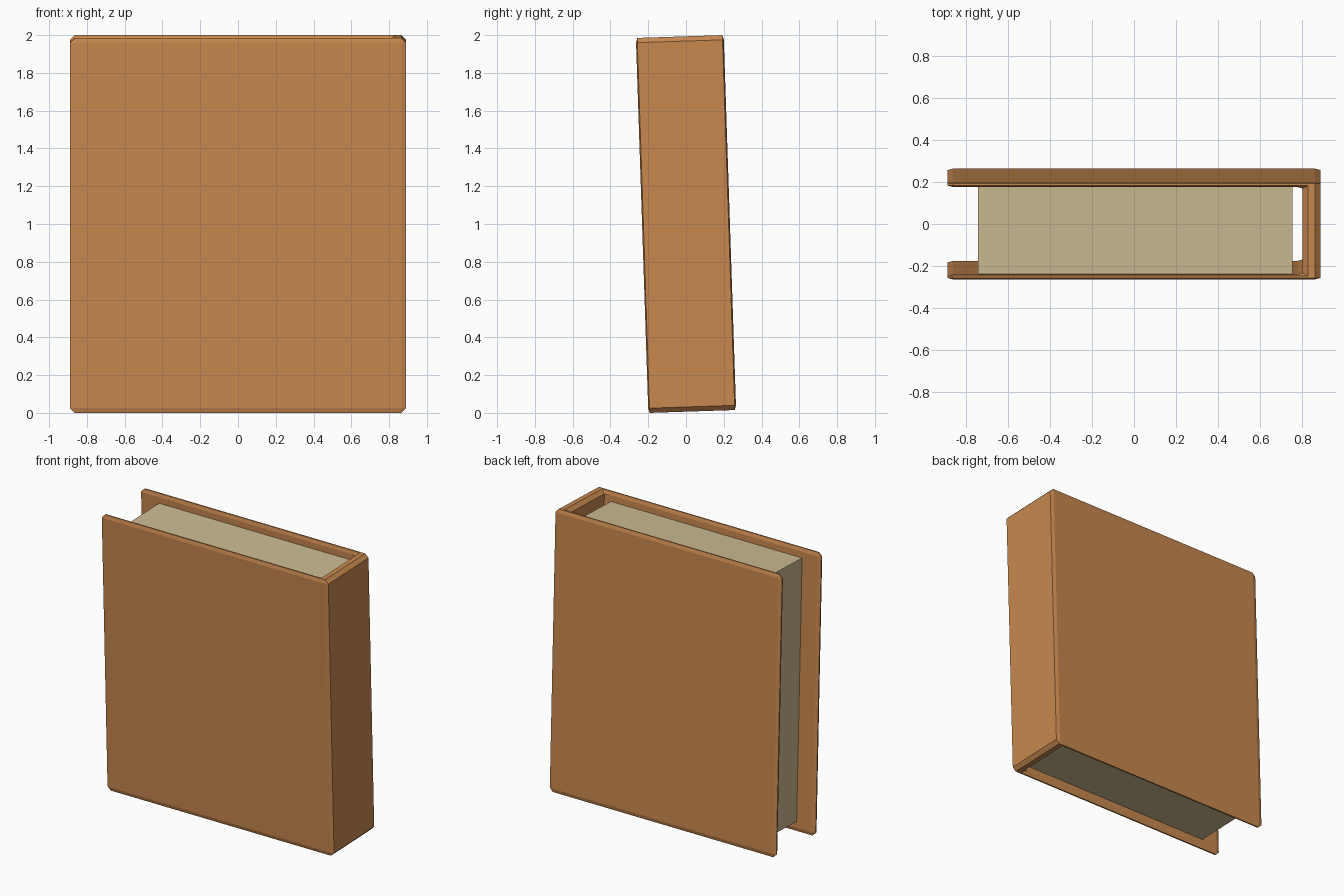
import bpy, bmesh, math

if "Cube" in bpy.data.objects:
    bpy.data.objects.remove(bpy.data.objects["Cube"])

TILT = math.radians(1.9)
HEIGHT, WIDTH, DEPTH = 1.986, 1.78, 0.465
BOARD, FLATTEN = 0.085, 0.28      # board thickness before the cover is flattened in y


def prism(name, profile, height, color):
    """Extrude an xy profile to a centred upright solid, leaning with the book."""
    bm = bmesh.new()
    face = bm.faces.new([bm.verts.new((x, y, -height / 2)) for x, y in profile])
    ext = bmesh.ops.extrude_face_region(bm, geom=[face])
    top = [v for v in ext["geom"] if isinstance(v, bmesh.types.BMVert)]
    bmesh.ops.translate(bm, verts=top, vec=(0, 0, height))
    bmesh.ops.recalc_face_normals(bm, faces=bm.faces)
    mesh = bpy.data.meshes.new(name)
    bm.to_mesh(mesh)
    bm.free()
    obj = bpy.data.objects.new(name, mesh)
    bpy.context.collection.objects.link(obj)
    obj.location = (0, 0, 1)
    obj.rotation_euler = (TILT, 0, 0)
    mat = bpy.data.materials.new(name + "_material")
    mat.diffuse_color = (*color, 1)
    mat.use_nodes = True
    mat.node_tree.nodes["Principled BSDF"].inputs["Base Color"].default_value = mat.diffuse_color
    mesh.materials.append(mat)
    return obj


# Cover: both boards and the spine as one C-shaped solid with chamfered edges
hx, hy, t = WIDTH / 2, DEPTH / 2 / FLATTEN, BOARD
cover = prism("book_cover", [
    (-hx, -hy), (hx, -hy), (hx, hy), (-hx, hy),
    (-hx, hy - t), (hx - t, hy - t), (hx - t, -hy + t), (-hx, -hy + t),
], HEIGHT, (0.58, 0.25, 0.08))
cover.scale.y = FLATTEN
bevel = cover.modifiers.new("edge_chamfer", 'BEVEL')
bevel.width = 0.025
bevel.segments = 1
bevel.limit_method = 'ANGLE'

# Page block: plain box filling the gap between the boards
py = DEPTH / 2 - BOARD * FLATTEN
prism("page_block", [(-0.745, -py), (0.757, -py), (0.757, py), (-0.745, py)],
      1.85, (0.6, 0.5, 0.29))
